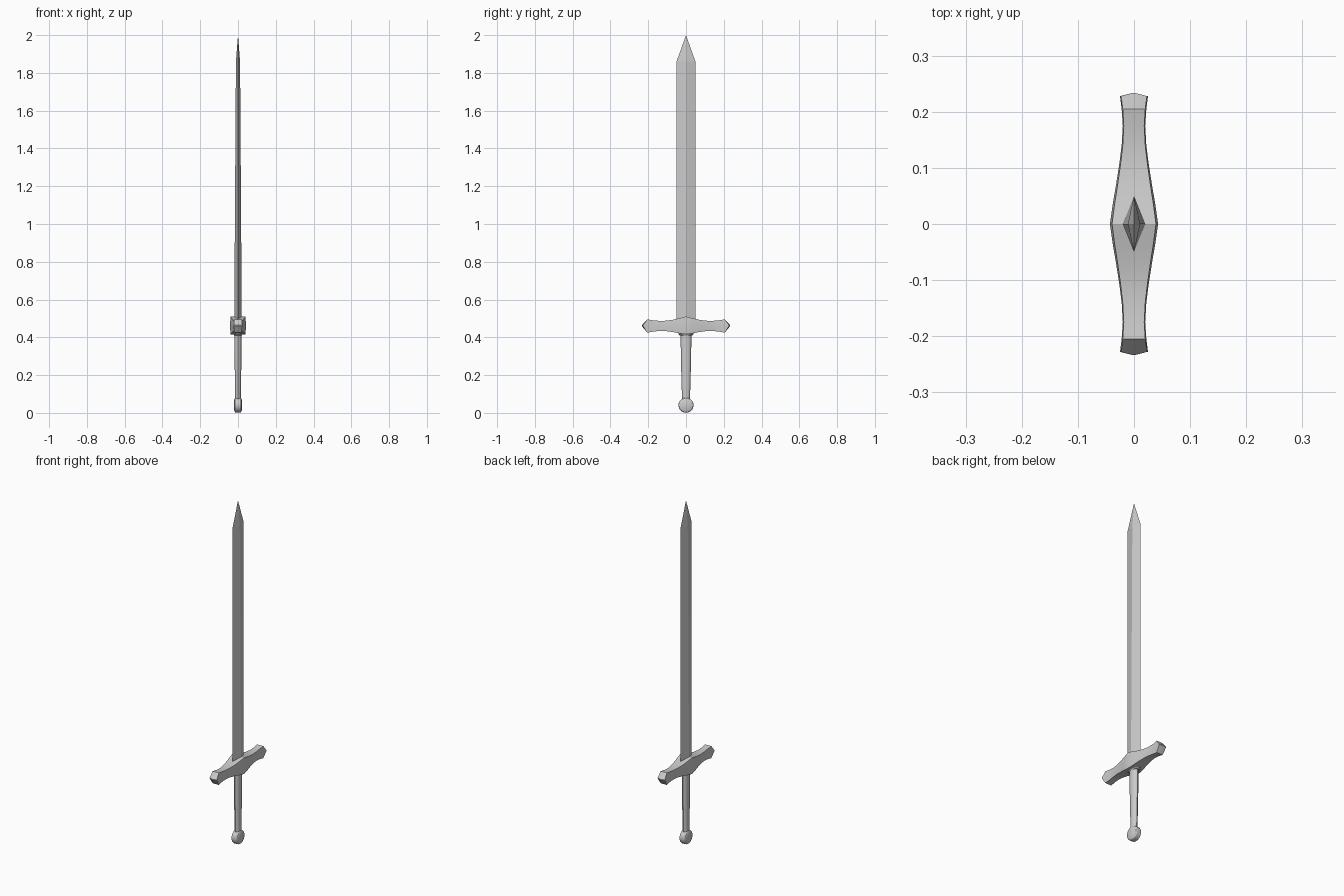
import bpy, bmesh
from math import sin, cos, pi, radians

if "Cube" in bpy.data.objects:
    bpy.data.objects.remove(bpy.data.objects["Cube"])


def loft(name, rings, smooth=None):
    """Skin a list of equal-length point rings; one-point rings become tips."""
    bm = bmesh.new()
    vr = [[bm.verts.new(p) for p in r] for r in rings]
    for a, b in zip(vr, vr[1:]):
        n = max(len(a), len(b))
        for i in range(n):
            j = (i + 1) % n
            if len(b) == 1:
                bm.faces.new((a[i], a[j], b[0]))
            elif len(a) == 1:
                bm.faces.new((a[0], b[j], b[i]))
            else:
                bm.faces.new((a[i], a[j], b[j], b[i]))
    for r in (vr[0], vr[-1]):
        if len(r) > 2:
            bm.faces.new(r)
    bmesh.ops.recalc_face_normals(bm, faces=bm.faces)
    me = bpy.data.meshes.new(name)
    bm.to_mesh(me)
    bm.free()
    ob = bpy.data.objects.new(name, me)
    bpy.context.collection.objects.link(ob)
    if smooth:
        bpy.ops.object.select_all(action='DESELECT')
        ob.select_set(True)
        bpy.context.view_layer.objects.active = ob
        bpy.ops.object.shade_smooth_by_angle(angle=radians(smooth))
    return ob


def oval(rx, ry, z, n=16):
    return [(rx * cos(2 * pi * i / n), ry * sin(2 * pi * i / n), z) for i in range(n)]


# Blade: tapering diamond section with a pointed tip
def diamond(x, y, z):
    return [(x, 0, z), (0, y, z), (-x, 0, z), (0, -y, z)]

loft("blade", [diamond(0.02, 0.05, 0.47), diamond(0.011, 0.05, 1.86), [(0, 0, 2.0)]])

# Crossguard: flared hexagonal bar, (y, half width, top z, bottom z)
half = [(0, 0.043, 0.510, 0.416), (0.035, 0.038, 0.501, 0.421),
        (0.07, 0.032, 0.493, 0.428), (0.105, 0.0265, 0.488, 0.433),
        (0.14, 0.022, 0.487, 0.434), (0.175, 0.020, 0.490, 0.430),
        (0.205, 0.022, 0.495, 0.425)]
stations = [(-y, w, t, b) for y, w, t, b in half[:0:-1]] + half


def guard_ring(y, w, t, b):
    m, k = 0.462, w * 0.91
    return [(w, y, m), (k, y, t), (0, y, t), (-k, y, t),
            (-w, y, m), (-k, y, b), (0, y, b), (k, y, b)]


def guard_end(s):
    # wedge-shaped cap: a ridge across x, slightly pointed in the middle
    y, e, d = s * 0.228, s * 0.234, 0.002
    return [(0.025, y, 0.462), (0.023, y, 0.462 + d), (0, e, 0.462 + d), (-0.023, y, 0.462 + d),
            (-0.025, y, 0.462), (-0.023, y, 0.462 - d), (0, e, 0.462 - d), (0.023, y, 0.462 - d)]


loft("crossguard", [guard_end(-1)] + [guard_ring(*s) for s in stations] + [guard_end(1)], 25)

# Grip: oval handle narrowing toward the pommel
loft("grip", [oval(0.015, 0.021, 0.07), oval(0.0165, 0.024, 0.17),
              oval(0.018, 0.027, 0.29), oval(0.019, 0.029, 0.43)], 30)

# Collar under the guard
loft("collar", [oval(0.020, 0.034, 0.411), oval(0.024, 0.041, 0.417),
                oval(0.024, 0.041, 0.435)], 30)


# Pommel: bevelled disc facing sideways, (x, radius)
def disc(x, r, n=20):
    return [(x, r * cos(2 * pi * i / n), 0.041 + r * sin(2 * pi * i / n)) for i in range(n)]

loft("pommel", [disc(x, r) for x, r in
                [(-0.020, 0.029), (-0.016, 0.037), (-0.011, 0.040),
                 (0.011, 0.040), (0.016, 0.037), (0.020, 0.029)]], 30)
